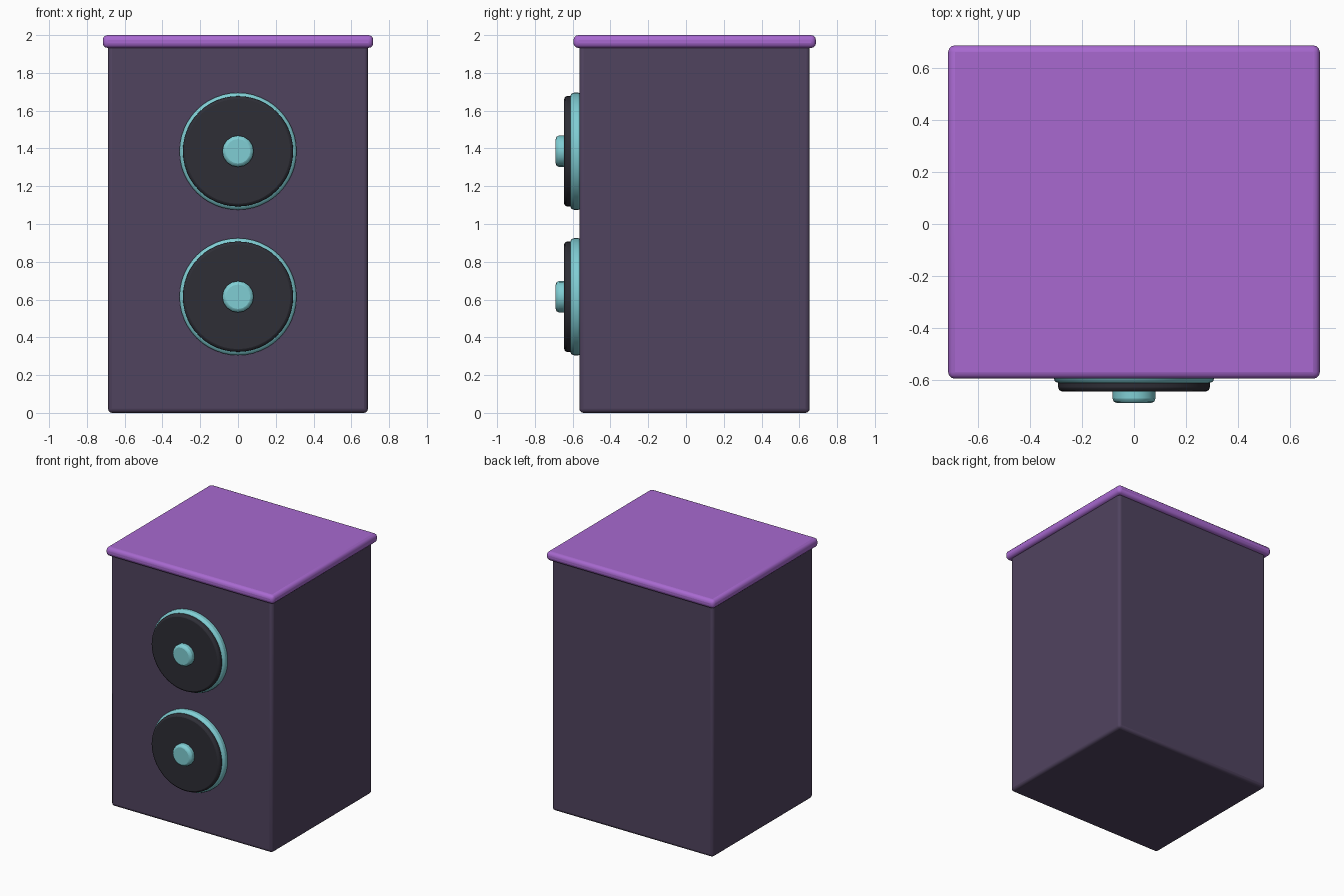
import bpy
import math

if "Cube" in bpy.data.objects:
    bpy.data.objects.remove(bpy.data.objects["Cube"])


def material(name, srgb):
    m = bpy.data.materials.new(name)
    lin = [(c / 255 / 12.92) if c < 10 else ((c / 255 + 0.055) / 1.055) ** 2.4 for c in srgb]
    m.diffuse_color = (*lin, 1)
    m.use_nodes = True
    m.node_tree.nodes["Principled BSDF"].inputs["Base Color"].default_value = m.diffuse_color
    return m


PLUM = material("dark plum", (80, 67, 95))
PURPLE = material("bright purple", (168, 105, 208))
TEAL = material("pale teal", (128, 206, 212))
BLACK = material("charcoal", (46, 46, 54))


def finish(obj, name, mat, bevel, segments):
    obj.name = name
    obj.data.materials.append(mat)
    bpy.ops.object.transform_apply(location=False, rotation=True, scale=True)
    mod = obj.modifiers.new("rounded edges", 'BEVEL')
    mod.width = bevel
    mod.segments = segments
    mod.limit_method = 'ANGLE'
    mod.angle_limit = math.radians(40)
    bpy.ops.object.shade_smooth_by_angle(angle=math.radians(35))
    return obj


def box(name, mat, x, y, z, bevel, segments=3):
    """Rounded box spanning the given (min, max) ranges."""
    spans = (x, y, z)
    bpy.ops.mesh.primitive_cube_add(size=1, location=[(a + b) / 2 for a, b in spans])
    obj = bpy.context.object
    obj.scale = [b - a for a, b in spans]
    return finish(obj, name, mat, bevel, segments)


def disc(name, mat, z, radius, front, back, bevel, sides):
    """Rounded disc facing the front."""
    bpy.ops.mesh.primitive_cylinder_add(
        vertices=sides, radius=radius, depth=back - front,
        location=(0, (front + back) / 2, z), rotation=(math.pi / 2, 0, 0))
    return finish(bpy.context.object, name, mat, bevel, 2)


# Cabinet and overhanging lid
box("cabinet", PLUM, (-0.688, 0.688), (-0.565, 0.655), (0, 1.96), 0.022)
box("lid", PURPLE, (-0.716, 0.716), (-0.596, 0.688), (1.932, 2.0), 0.026)

# Two drivers: rim, cone and centre cap
for label, z in (("lower", 0.615), ("upper", 1.385)):
    disc(label + "_rim", TEAL, z, 0.31, -0.613, -0.55, 0.02, 48)
    disc(label + "_cone", BLACK, z, 0.292, -0.645, -0.58, 0.015, 48)
    disc(label + "_cap", TEAL, z, 0.083, -0.69, -0.63, 0.018, 16)
